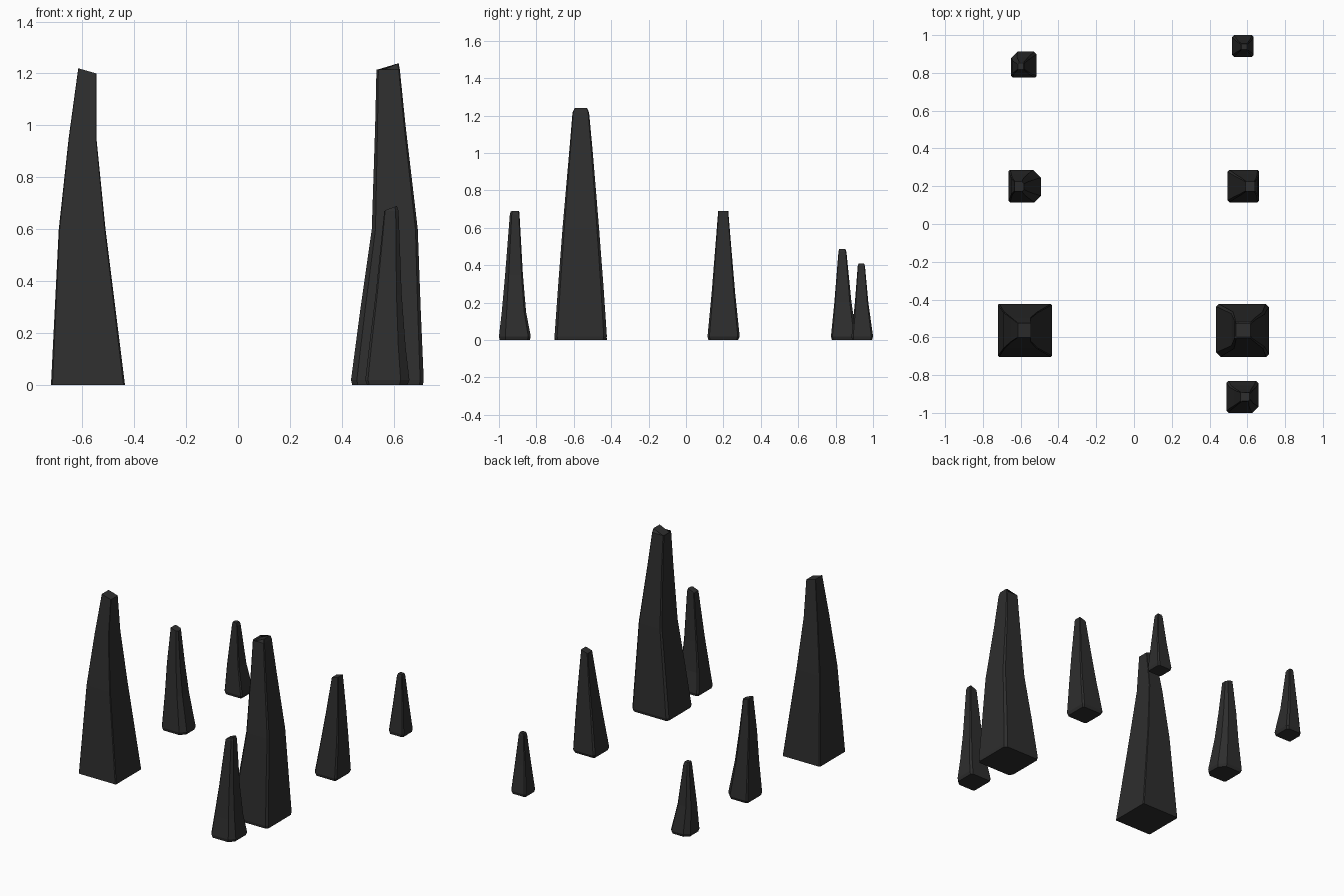
import bpy, bmesh

rock = bpy.data.materials.new("charcoal rock")
rock.diffuse_color = (0.027, 0.027, 0.027, 1)


def spike(name, rings, cuts=(0.04, 0.04, 0.04, 0.04), slant=(0, 0)):
    """Loft chamfered rectangles (z, x0, x1, y0, y1).
    cuts: chamfer share per corner, anticlockwise from front left.
    slant: height lost at the left / right side of the tip."""
    bm = bmesh.new()
    loops = []
    for i, (z, x0, x1, y0, y1) in enumerate(rings):
        w, d = x1 - x0, y1 - y0
        a, b, c, e = cuts
        pts = [(x0, y0 + a * d), (x0 + a * w, y0), (x1 - b * w, y0), (x1, y0 + b * d),
               (x1, y1 - c * d), (x1 - c * w, y1), (x0 + e * w, y1), (x0, y1 - e * d)]
        tip = i == len(rings) - 1
        loop = []
        for x, y in pts:
            t = (x - x0) / w
            drop = (slant[0] * (1 - t) + slant[1] * t) if tip else 0
            loop.append(bm.verts.new((x, y, z - drop)))
        loops.append(loop)
    for lo, hi in zip(loops, loops[1:]):
        for k in range(8):
            n = (k + 1) % 8
            bm.faces.new((lo[k], lo[n], hi[n], hi[k]))
    bm.faces.new(loops[0][::-1])
    bm.faces.new(loops[-1])
    bmesh.ops.recalc_face_normals(bm, faces=bm.faces)
    mesh = bpy.data.meshes.new(name)
    bm.to_mesh(mesh)
    bm.free()
    mesh.materials.append(rock)
    bpy.context.collection.objects.link(bpy.data.objects.new(name, mesh))


# Two tall spikes
spike("tall_spike_left", [
    (0, -.72, -.435, -.703, -.423), (.6, -.69, -.51, -.66, -.466),
    (.95, -.652, -.545, -.625, -.495), (1.22, -.615, -.545, -.60, -.525)],
    (.02, .02, .02, .02), (0, .02))
spike("tall_spike_right", [
    (0, .44, .712, -.70, -.428), (.02, .435, .715, -.703, -.423),
    (.3, .472, .703, -.683, -.442), (.6, .515, .692, -.66, -.465),
    (1.0, .528, .645, -.625, -.498), (1.215, .533, .623, -.607, -.518),
    (1.24, .54, .618, -.597, -.527)],
    (.08, .05, .06, .05), (.035, 0))

# Three medium spikes
spike("medium_spike_front", [
    (0, .497, .652, -.997, -.835), (.02, .49, .66, -1, -.83),
    (.15, .505, .645, -.985, -.855), (.35, .53, .63, -.967, -.872),
    (.67, .563, .618, -.942, -.89), (.69, .57, .612, -.938, -.892)],
    (.06, .2, .08, .06), (.015, 0))
spike("medium_spike_left", [
    (0, -.658, -.50, .12, .278), (.02, -.665, -.493, .115, .287),
    (.25, -.655, -.535, .137, .263), (.45, -.65, -.56, .153, .246),
    (.69, -.633, -.582, .172, .226)],
    (.05, .2, .24, .05), (0, .015))
spike("medium_spike_right", [
    (0, .503, .655, .12, .278), (.02, .495, .663, .115, .287),
    (.25, .53, .66, .137, .263), (.45, .56, .653, .153, .246),
    (.69, .59, .64, .172, .226)],
    (.06, .06, .06, .06), (.015, 0))

# Two small spikes at the back
spike("small_spike_left", [
    (0, -.645, -.522, .78, .905), (.02, -.65, -.515, .775, .912),
    (.2, -.642, -.55, .793, .885), (.47, -.618, -.578, .815, .858),
    (.487, -.615, -.585, .818, .852)],
    (.06, .06, .1, .24))
spike("small_spike_right", [
    (0, .525, .628, .888, .995), (.02, .52, .633, .885, 1.0),
    (.2, .54, .62, .903, .975), (.395, .562, .602, .918, .957),
    (.41, .568, .597, .923, .952)],
    (.08, .08, .08, .08))
